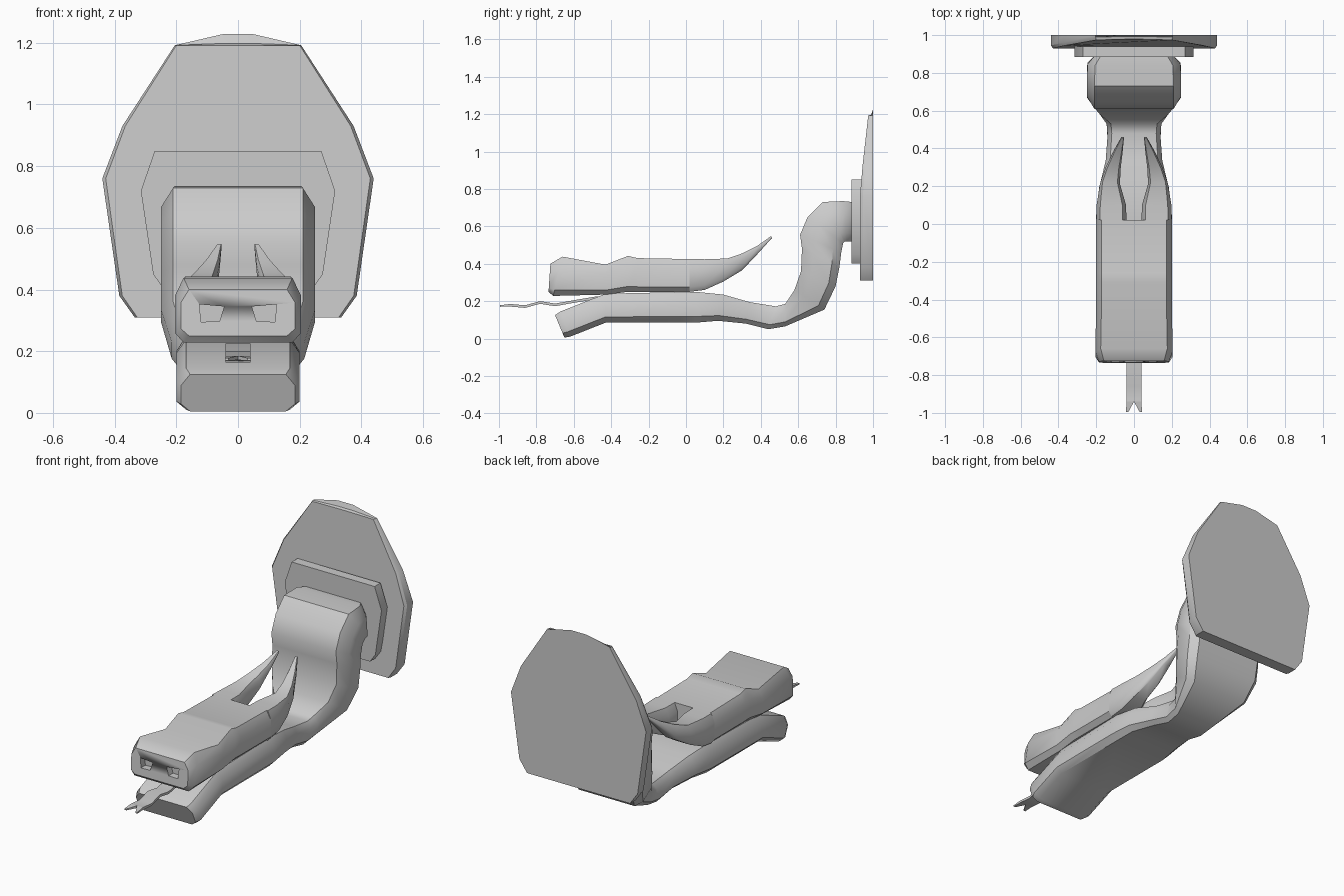
import bpy, bmesh, math

cube = bpy.data.objects.get("Cube")
if cube:
    bpy.data.objects.remove(cube, do_unlink=True)

stone = bpy.data.materials.new("plain grey")
stone.use_nodes = True
GREY = (0.6, 0.6, 0.6, 1)
stone.diffuse_color = GREY
stone.node_tree.nodes["Principled BSDF"].inputs["Base Color"].default_value = GREY


def finish(name, bm, angle=42):
    bmesh.ops.recalc_face_normals(bm, faces=bm.faces)
    mesh = bpy.data.meshes.new(name)
    bm.to_mesh(mesh)
    bm.free()
    mesh.materials.append(stone)
    obj = bpy.data.objects.new(name, mesh)
    bpy.context.collection.objects.link(obj)
    bpy.ops.object.select_all(action='DESELECT')
    obj.select_set(True)
    bpy.context.view_layer.objects.active = obj
    bpy.ops.object.shade_smooth_by_angle(angle=math.radians(angle))
    return obj


def skin(bm, rings):
    """Join rings of points into a closed solid."""
    loops = [[bm.verts.new(p) for p in ring] for ring in rings]
    n = len(loops[0])
    for a, b in zip(loops, loops[1:]):
        for i in range(n):
            j = (i + 1) % n
            bm.faces.new((a[i], a[j], b[j], b[i]))
    bm.faces.new(loops[0])
    bm.faces.new(loops[-1][::-1])


def section(top, bottom, x0, x1, low, high, edge):
    """Chamfered box section between an upper and a lower profile point."""
    mid, half = (x0 + x1) / 2, (x1 - x0) / 2
    shape = [(-edge, 0), (edge, 0), (1, low), (1, high),
             (edge, 1), (-edge, 1), (-1, high), (-1, low)]
    return [(mid + half * u,
             bottom[0] + (top[0] - bottom[0]) * t,
             bottom[1] + (top[1] - bottom[1]) * t) for u, t in shape]


def body(name, stations, low, high, edge):
    bm = bmesh.new()
    skin(bm, [section(t, b, -w, w, low, high, edge) for t, b, w in stations])
    return finish(name, bm)


# Lower jaw running back into the rising neck: top, bottom, half width
body("lower_jaw_and_neck", [
    ((-0.70, 0.125), (-0.65, 0.005), 0.185),
    ((-0.67, 0.145), (-0.62, 0.01), 0.20),
    ((-0.43, 0.24), (-0.43, 0.085), 0.20),
    ((0.05, 0.25), (0.05, 0.085), 0.20),
    ((0.20, 0.235), (0.17, 0.095), 0.185),
    ((0.34, 0.195), (0.32, 0.08), 0.15),
    ((0.48, 0.172), (0.44, 0.05), 0.14),
    ((0.53, 0.185), (0.53, 0.065), 0.145),
    ((0.58, 0.26), (0.74, 0.155), 0.215),
    ((0.615, 0.36), (0.80, 0.28), 0.25),
    ((0.62, 0.48), (0.82, 0.38), 0.25),
    ((0.61, 0.555), (0.83, 0.46), 0.25),
    ((0.65, 0.65), (0.84, 0.51), 0.25),
    ((0.73, 0.73), (0.85, 0.52), 0.25),
    ((0.84, 0.735), (0.86, 0.52), 0.245),
    ((0.89, 0.73), (0.89, 0.52), 0.21),
], 0.2, 0.7, 0.84)

# Upper jaw and snout
head = body("upper_jaw", [
    ((-0.725, 0.40), (-0.735, 0.25), 0.185),
    ((-0.66, 0.438), (-0.71, 0.228), 0.205),
    ((-0.43, 0.395), (-0.43, 0.235), 0.20),
    ((-0.31, 0.442), (-0.31, 0.25), 0.20),
    ((-0.26, 0.43), (-0.26, 0.25), 0.20),
    ((0.02, 0.425), (0.02, 0.25), 0.20),
], 0.15, 0.72, 0.86)

# Nostrils cut into the snout
bm = bmesh.new()
for side in (-1, 1):
    ring = [(0.045, 0.345), (0.125, 0.352), (0.12, 0.295), (0.06, 0.297)]
    skin(bm, [[(side * x, y, z) for x, z in ring] for y in (-0.8, -0.69)])
cutter = finish("nostril_cutter", bm)
cutter.hide_render = True
cut = head.modifiers.new("nostrils", 'BOOLEAN')
cut.object = cutter
cut.solver = 'EXACT'
bpy.context.view_layer.objects.active = head
bpy.ops.object.modifier_apply(modifier=cut.name)
bpy.data.objects.remove(cutter, do_unlink=True)

# Horns sweeping back from the upper jaw: top, bottom, inner x, outer x
horn = [
    ((0.02, 0.425), (0.02, 0.25), 0.04, 0.20),
    ((0.10, 0.424), (0.10, 0.26), 0.042, 0.198),
    ((0.22, 0.428), (0.20, 0.305), 0.075, 0.18),
    ((0.30, 0.455), (0.30, 0.365), 0.07, 0.15),
    ((0.38, 0.495), (0.385, 0.455), 0.06, 0.11),
    ((0.455, 0.548), (0.46, 0.538), 0.053, 0.068),
]
for name, side in (("left_horn", 1), ("right_horn", -1)):
    bm = bmesh.new()
    skin(bm, [section(t, b, side * i, side * o, 0.15, 0.72, 0.75)
              for t, b, i, o in horn])
    finish(name, bm)

# Forked wavy tongue
bm = bmesh.new()
wave = [(-0.94, 0.185), (-0.86, 0.178), (-0.78, 0.2), (-0.70, 0.187),
        (-0.60, 0.205), (-0.48, 0.225), (-0.36, 0.235)]
skin(bm, [[(-0.04, y, z), (0.04, y, z), (0.04, y, z - 0.014), (-0.04, y, z - 0.014)]
          for y, z in wave])
for side in (-1, 1):
    skin(bm, [[(0, -0.94, 0.185), (side * 0.04, -0.94, 0.185),
               (side * 0.04, -0.94, 0.171), (0, -0.94, 0.171)],
              [(side * 0.03, -0.995, 0.178), (side * 0.042, -0.995, 0.178),
               (side * 0.042, -0.995, 0.17), (side * 0.03, -0.995, 0.17)]])
finish("tongue", bm)


def mirrored(half):
    return half + [(-x, z) for x, z in reversed(half)]


# Large wall plate, its front leaning back toward the top
outline = mirrored([(0.05, 1.228), (0.205, 1.192), (0.375, 0.93),
                    (0.44, 0.76), (0.385, 0.38), (0.335, 0.31)])


def lean(z):
    return 0.045 * max(0, z - 0.8) / 0.4


bm = bmesh.new()
skin(bm, [
    [(x * 0.975, 0.93 + lean(z), min(z, 1.192)) for x, z in outline],
    [(x, 0.945 + lean(z), min(z, 1.198)) for x, z in outline],
    [(x, 1.0, z) for x, z in outline],
])
finish("wall_plate", bm, 30)

# Smaller plate behind the neck
outline = mirrored([(0.27, 0.85), (0.315, 0.72), (0.275, 0.45), (0.24, 0.40)])
bm = bmesh.new()
skin(bm, [[(x, y, z) for x, z in outline] for y in (0.885, 0.94)])
finish("neck_plate", bm, 30)
